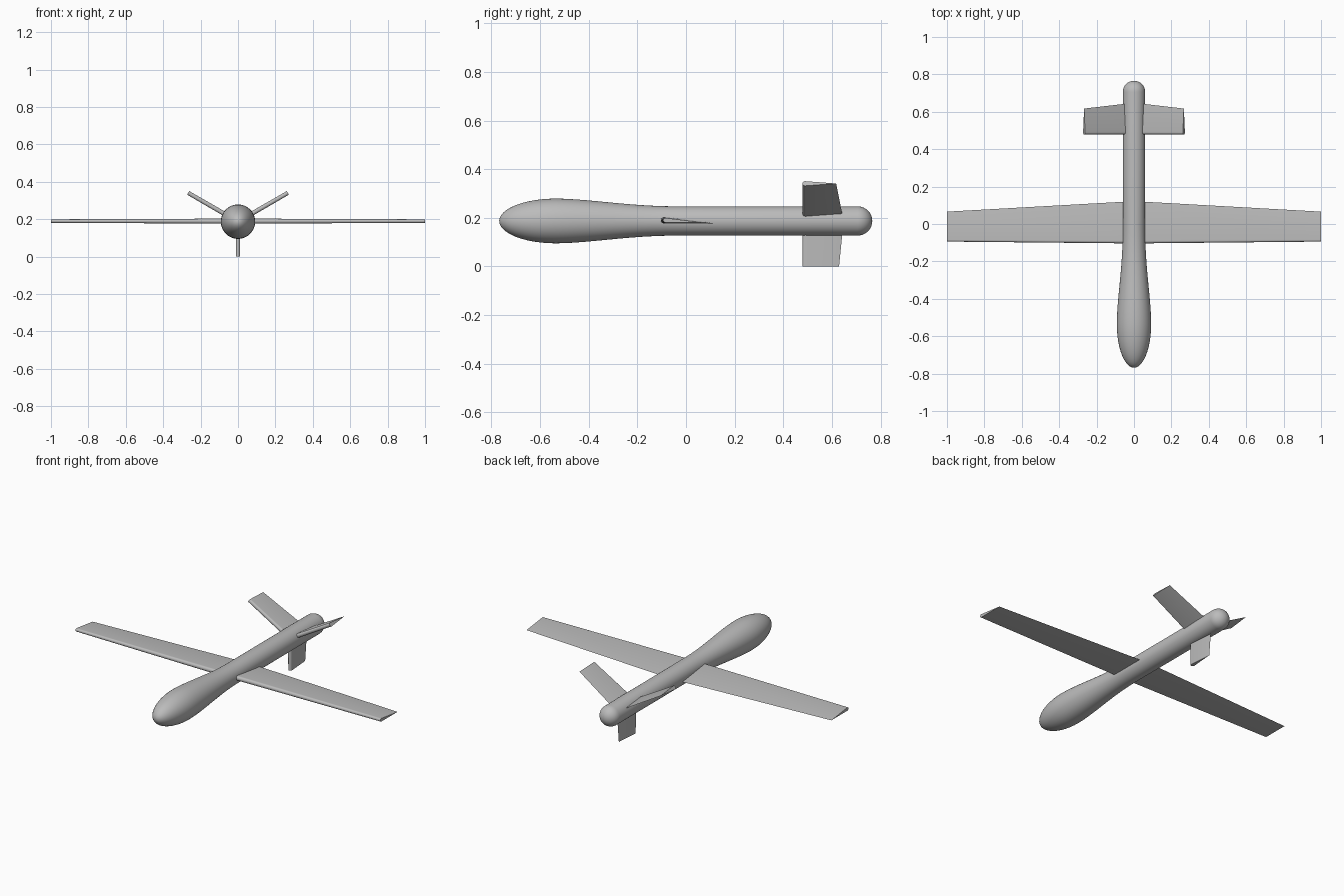
import bpy, bmesh, math
from mathutils import Matrix, Vector

cube = bpy.data.objects.get("Cube")
if cube:
    bpy.data.objects.remove(cube, do_unlink=True)

grey = bpy.data.materials.new("light grey")
grey.use_nodes = True
grey.diffuse_color = (0.5, 0.5, 0.5, 1)
grey.node_tree.nodes["Principled BSDF"].inputs["Base Color"].default_value = (0.5, 0.5, 0.5, 1)

AXIS_Z = 0.187
BODY_R = 0.06


def finish(name, bm):
    bmesh.ops.recalc_face_normals(bm, faces=bm.faces)
    mesh = bpy.data.meshes.new(name)
    bm.to_mesh(mesh)
    bm.free()
    mesh.materials.append(grey)
    obj = bpy.data.objects.new(name, mesh)
    bpy.context.collection.objects.link(obj)
    bpy.ops.object.select_all(action='DESELECT')
    obj.select_set(True)
    bpy.context.view_layer.objects.active = obj
    bpy.ops.object.shade_smooth_by_angle(angle=math.radians(35))
    return obj


def body_profile():
    """(y, radius) pairs from nose tip to tail tip."""
    nose_y, bulge_y, bulge_r, neck_y = -0.768, -0.535, 0.092, -0.03
    pts = []
    for i in range(13):  # elliptical nose
        a = math.pi / 2 * i / 12
        pts.append((bulge_y - (bulge_y - nose_y) * math.cos(a), bulge_r * math.sin(a)))
    for i in range(1, 17):  # smooth narrowing to the tube
        t = i / 16
        ease = (1 + math.cos(math.pi * t ** 0.85)) / 2
        pts.append((bulge_y + (neck_y - bulge_y) * t, BODY_R + (bulge_r - BODY_R) * ease))
    for i in range(9):  # round tail
        a = math.pi / 2 * i / 8
        pts.append((0.706 + BODY_R * math.sin(a), BODY_R * math.cos(a)))
    return pts


def fuselage():
    bm = bmesh.new()
    verts = [bm.verts.new((max(r, 0), y, AXIS_Z)) for y, r in body_profile()]
    edges = [bm.edges.new(pair) for pair in zip(verts, verts[1:])]
    bmesh.ops.spin(bm, geom=verts + edges, cent=(0, 0, AXIS_Z), axis=(0, 1, 0),
                   angle=math.tau, steps=48, use_duplicate=False)
    bmesh.ops.remove_doubles(bm, verts=bm.verts, dist=0.0002)
    finish("fuselage", bm)


def section(x, front, back, r, drop):
    """Teardrop: round leading edge, sharp trailing edge lowered by drop."""
    pts = [Vector((x, back, -drop))]
    for i in range(13):
        a = math.pi / 2 + math.pi * i / 12
        pts.append(Vector((x, front + r + r * math.cos(a), r * math.sin(a))))
    return pts


def blade(name, sections, matrix):
    """Loft teardrop sections and cap the ends."""
    bm = bmesh.new()
    rings = [[bm.verts.new(matrix @ p) for p in section(*s)] for s in sections]
    n = len(rings[0])
    for a, b in zip(rings, rings[1:]):
        for i in range(n):
            j = (i + 1) % n
            bm.faces.new((a[i], a[j], b[j], b[i]))
    bm.faces.new(rings[0])
    bm.faces.new(rings[-1])
    finish(name, bm)


fuselage()

# Main wing, one tapered loft from tip to tip
centre = Matrix.Translation((0, 0, AXIS_Z + 0.003))
tip = (-0.094, 0.066, 0.0095, 0.0095)
root = (-0.104, 0.122, 0.0135, 0.0135)
blade("wing", [(-1, *tip), (0, *root), (1, *tip)], centre)

# Three tail fins set around the fuselage axis
hub = Matrix.Translation((0, 0, AXIS_Z))
for name, angle, length in (("left_tail_fin", 30, 0.308),
                            ("right_tail_fin", 150, 0.308),
                            ("lower_tail_fin", 270, AXIS_Z)):
    back = 0.648 - 0.1 * length
    turn = hub @ Matrix.Rotation(-math.radians(angle), 4, 'Y')
    blade(name, [(0.02, 0.479, 0.646, 0.012, 0),
                 (length, 0.479, back, 0.011, 0)], turn)
